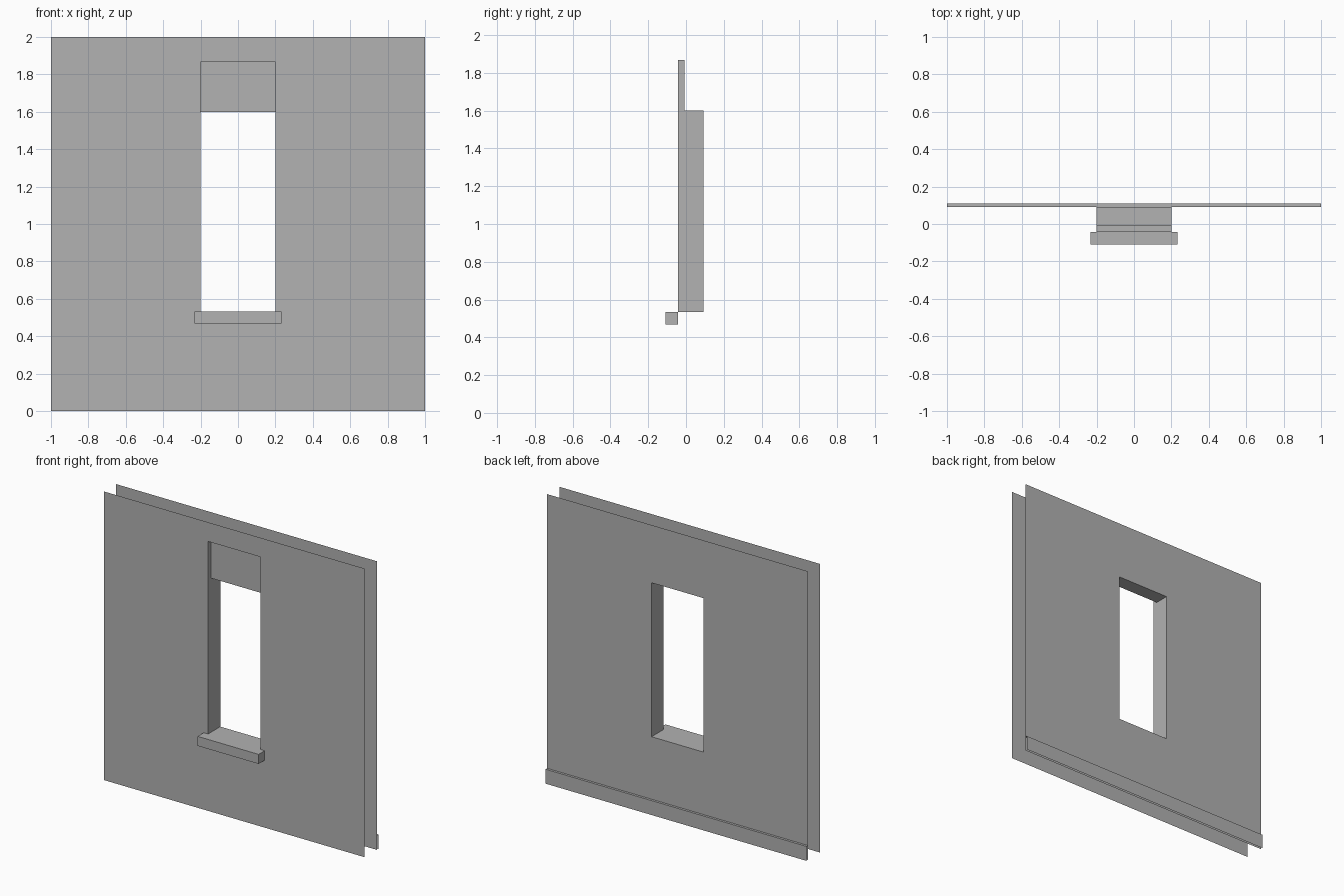
import bpy
import bmesh

cube = bpy.data.objects.get("Cube")
if cube:
    bpy.data.objects.remove(cube, do_unlink=True)

grey = bpy.data.materials.new("plain grey")
grey.use_nodes = True
grey.diffuse_color = (0.445, 0.445, 0.445, 1)
grey.node_tree.nodes["Principled BSDF"].inputs["Base Color"].default_value = grey.diffuse_color

# Wall planes, opening and trim sizes
HALF, TOP = 1.0, 2.0
FRONT, RECESS, BACK = -0.0417, -0.0083, 0.0917
SIDE, SILL, LINTEL, HEAD = 0.2, 0.533, 1.6, 1.867
OUTER = 0.1083
SKIRT = 0.1


def make_part(name, quads):
    """Build one object from quads wound so that they face outwards."""
    bm = bmesh.new()
    for quad in quads:
        bm.faces.new([bm.verts.new(p) for p in quad])
    bmesh.ops.remove_doubles(bm, verts=bm.verts, dist=0.0001)
    mesh = bpy.data.meshes.new(name)
    bm.to_mesh(mesh)
    bm.free()
    mesh.materials.append(grey)
    obj = bpy.data.objects.new(name, mesh)
    bpy.context.collection.objects.link(obj)
    return obj


def upright(x0, x1, z0, z1, y, back=False):
    """Rectangle facing the front, or the back."""
    quad = [(x0, y, z0), (x1, y, z0), (x1, y, z1), (x0, y, z1)]
    return quad[::-1] if back else quad


def level(x, y0, y1, z, down=False):
    """Horizontal rectangle facing up, or down."""
    quad = [(-x, y0, z), (x, y0, z), (x, y1, z), (-x, y1, z)]
    return quad[::-1] if down else quad


def pierced_sheet(name, y, head, back=False):
    """Thin wall sheet with the window opening left out of its grid."""
    xs, zs = [-HALF, -SIDE, SIDE, HALF], [0, SILL, head, TOP]
    make_part(name, [upright(xs[i], xs[i + 1], zs[j], zs[j + 1], y, back)
                     for i in range(3) for j in range(3) if (i, j) != (1, 1)])


pierced_sheet("front_wall", FRONT, HEAD)
pierced_sheet("back_wall", BACK, LINTEL, back=True)

# Window reveals: both jambs with the shallow header recess above
jambs = []
for s in (-1, 1):
    for y1, z0, z1 in ((BACK, SILL, LINTEL), (RECESS, LINTEL, HEAD)):
        x = s * SIDE
        quad = [(x, FRONT, z0), (x, y1, z0), (x, y1, z1), (x, FRONT, z1)]
        jambs.append(quad if s < 0 else quad[::-1])
make_part("window_jambs", jambs)
make_part("window_bottom", [level(SIDE, FRONT, BACK, SILL)])
make_part("window_lintel", [level(SIDE, RECESS, BACK, LINTEL, down=True)])
make_part("header_panel", [upright(-SIDE, SIDE, LINTEL, HEAD, RECESS),
                           level(SIDE, FRONT, RECESS, HEAD, down=True)])

# Projecting window sill
bpy.ops.mesh.primitive_cube_add(size=1, location=(0, (FRONT - OUTER) / 2, 0.5))
sill = bpy.context.object
sill.name = "window_sill"
sill.scale = (0.467, OUTER + FRONT, 0.066)
sill.data.materials.append(grey)

# Skirting board along the back, open at its ends and underside
make_part("skirting_board", [upright(-HALF, HALF, 0, SKIRT, OUTER, back=True),
                             level(HALF, BACK, OUTER, SKIRT)])
